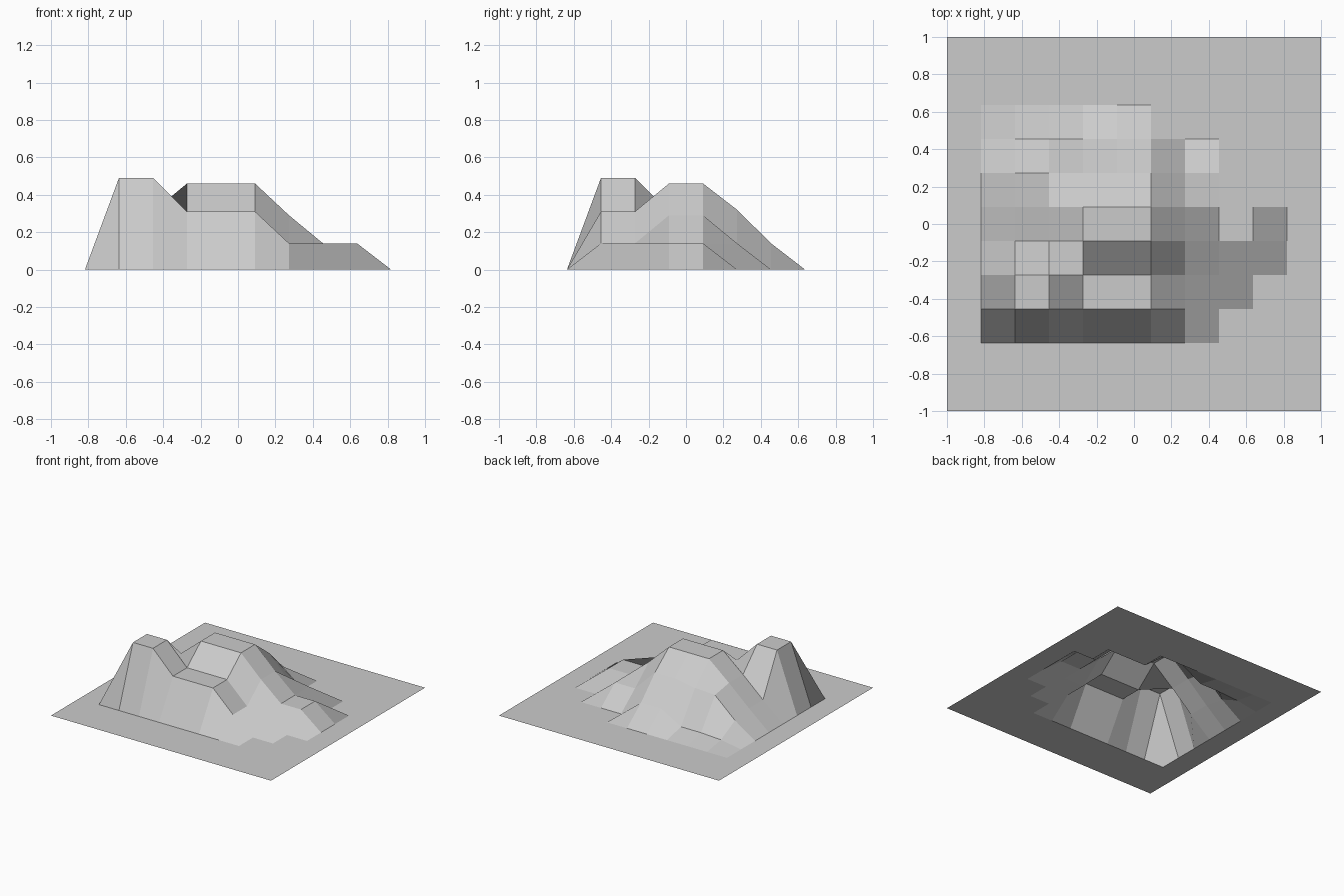
import bpy, bmesh

if "Cube" in bpy.data.objects:
    bpy.data.objects.remove(bpy.data.objects["Cube"])

N = 11                      # cells per side of the 2 x 2 sheet
STEP = 2.0 / N

# Terrain heights in hundredths, columns x = -0.64 .. 0.64, one row per y
ROWS = {
    3: [49, 49, 31, 31, 31, 14, 0, 0],     # front ledge and tower
    4: [49, 49, 31, 31, 31, 14, 14, 0],
    5: [15, 31, 46, 46, 46, 29, 14, 14],   # summit
    6: [15, 31, 46, 46, 46, 29, 14, 14],
    7: [12, 28, 29, 32, 32, 14, 14, 0],    # back slope
    8: [3, 4, 4, 14, 14, 0, 0, 0],
}

# Flat sheet of square cells
bm = bmesh.new()
bmesh.ops.create_grid(bm, x_segments=N, y_segments=N, size=1.0)

# Raise the inner points into hills
for v in bm.verts:
    i = round((v.co.x + 1) / STEP)
    j = round((v.co.y + 1) / STEP)
    if j in ROWS and 2 <= i <= 9:
        v.co.z = ROWS[j][i - 2] / 100
bm.normal_update()

mesh = bpy.data.meshes.new("terrain")
bm.to_mesh(mesh)
bm.free()
terrain = bpy.data.objects.new("terrain", mesh)
bpy.context.collection.objects.link(terrain)
